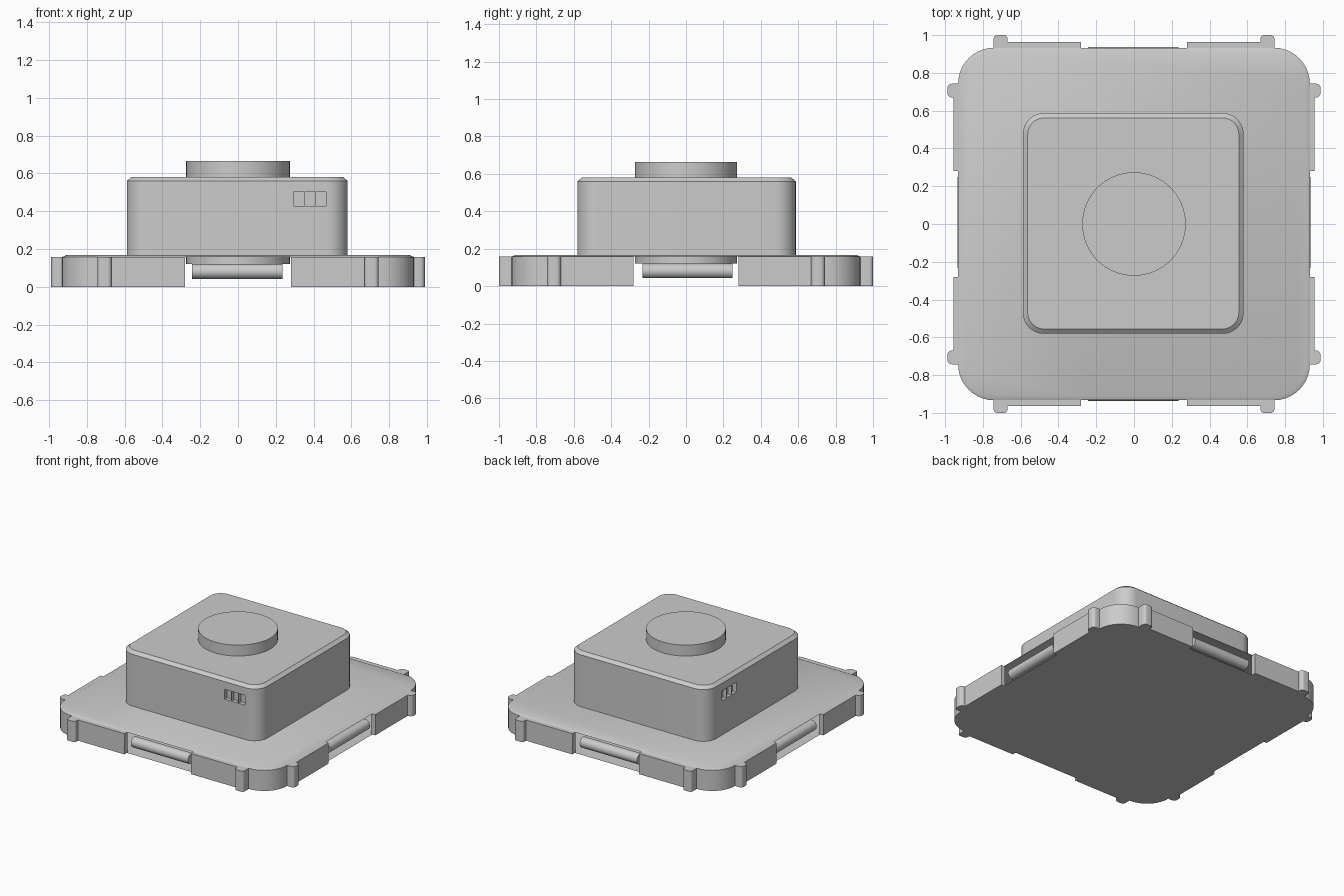
import bpy, bmesh, math
from mathutils import Matrix, Vector

if "Cube" in bpy.data.objects:
    bpy.data.objects.remove(bpy.data.objects["Cube"])


def finish(name, bm, normals=True):
    if normals:
        bmesh.ops.recalc_face_normals(bm, faces=bm.faces)
    me = bpy.data.meshes.new(name)
    bm.to_mesh(me)
    bm.free()
    ob = bpy.data.objects.new(name, me)
    bpy.context.collection.objects.link(ob)
    return ob


def smooth(ob):
    bpy.ops.object.select_all(action='DESELECT')
    bpy.context.view_layer.objects.active = ob
    ob.select_set(True)
    bpy.ops.object.shade_smooth_by_angle(angle=math.radians(25))


def outline(hx, hy, r, gap=0, seg=10):
    """Counter-clockwise rounded rectangle, with optional points at +-gap on every side."""
    pts = []
    for k, (sx, sy) in enumerate([(1, 1), (-1, 1), (-1, -1), (1, -1)]):
        for i in range(seg + 1):
            a = math.pi / 2 * (k + i / seg)
            pts.append(Vector((sx * (hx - r) + r * math.cos(a),
                               sy * (hy - r) + r * math.sin(a))))
        if gap:
            ends = [[(gap, hy), (-gap, hy)], [(-hx, gap), (-hx, -gap)],
                    [(-gap, -hy), (gap, -hy)], [(hx, -gap), (hx, gap)]][k]
            pts += [Vector(e) for e in ends]
    return pts


def loft(name, levels, gap=0, center=(0, 0)):
    """Stack of outlines with caps; the lowest wall is left open inside +-gap."""
    bm = bmesh.new()
    rings = [[bm.verts.new((p.x + center[0], p.y + center[1], z)) for p in pts]
             for pts, z in levels]
    n = len(rings[0])
    for li, (lo, hi) in enumerate(zip(rings, rings[1:])):
        for i in range(n):
            j = (i + 1) % n
            ends = [max(abs(p.co.x), abs(p.co.y)) for p in (lo[i], lo[j])]
            along = [min(abs(p.co.x), abs(p.co.y)) for p in (lo[i], lo[j])]
            if gap and li == 0 and max(along) < gap + 0.001 and min(ends) > 0.5:
                continue
            bm.faces.new((lo[i], lo[j], hi[j], hi[i]))
    bm.faces.new(rings[0][::-1])
    bm.faces.new(rings[-1])
    ob = finish(name, bm)
    smooth(ob)
    return ob


def box(name, x0, x1, y0, y1, z0, z1):
    bm = bmesh.new()
    bmesh.ops.create_cube(bm, size=1)
    for v in bm.verts:
        v.co = ((x0 + x1) / 2 + v.co.x * (x1 - x0), (y0 + y1) / 2 + v.co.y * (y1 - y0),
                (z0 + z1) / 2 + v.co.z * (z1 - z0))
    return finish(name, bm)


def cylinder(name, r, depth, loc, axis='Z'):
    bm = bmesh.new()
    rot = {'Z': Matrix(), 'X': Matrix.Rotation(math.pi / 2, 4, 'Y'),
           'Y': Matrix.Rotation(math.pi / 2, 4, 'X')}[axis]
    bmesh.ops.create_cone(bm, cap_ends=True, segments=64, radius1=r, radius2=r, depth=depth,
                          matrix=Matrix.Translation(loc) @ rot)
    ob = finish(name, bm)
    smooth(ob)
    return ob


HX, HY, GAP, RIM = 0.931, 0.933, 0.28, 0.157

# Hollow base tray, open in the middle of each side
loft("base_tray", [(outline(HX, HY, 0.19, GAP), 0),
                   (outline(HX, HY, 0.19, GAP), RIM),
                   (outline(HX - 0.022, HY - 0.022, 0.17, GAP), 0.167)], GAP)

# Edge strips, corner knobs and side rollers
for s, sn in ((-1, "a"), (1, "b")):
    for t, tn in ((-1, "a"), (1, "b")):
        a0, a1 = sorted((t * GAP, t * 0.69))
        b0, b1 = sorted((s * (HY - 0.01), s * 0.963))
        c0, c1 = sorted((s * (HX - 0.01), s * 0.956))
        box(f"edge_strip_y_{sn}{tn}", a0, a1, b0, b1, 0, RIM)
        box(f"edge_strip_x_{sn}{tn}", c0, c1, a0, a1, 0, RIM)
        ky, kx = outline(0.037, 0.045, 0.02, seg=6), outline(0.045, 0.037, 0.025, seg=6)
        loft(f"knob_y_{sn}{tn}", [(ky, 0), (ky, RIM)], center=(t * 0.706, s * 0.955))
        loft(f"knob_x_{sn}{tn}", [(kx, 0), (kx, RIM)], center=(s * 0.943, t * 0.706))
    cylinder(f"roller_y_{sn}", 0.039, 0.48, (-0.004, s * 0.898, 0.081), 'X')
    cylinder(f"roller_x_{sn}", 0.039, 0.48, (s * 0.896, 0.008, 0.081), 'Y')

# Upper housing with chamfered top
BX, BY, H = -0.004, 0.003, 0.584
housing = loft("housing", [(outline(H, H, 0.11), 0.16), (outline(H, H, 0.11), 0.56),
                           (outline(H - 0.025, H - 0.025, 0.088), 0.581)], center=(BX, BY))

# Small recessed windows on the front and left faces
cutters = []
for i in range(3):
    x0, y0 = 0.294 + i * 0.0585, 0.237 + i * 0.0585
    cutters.append(box("window_cutter", x0, x0 + 0.054, BY - H - 0.05, BY - H + 0.03, 0.427, 0.501))
    cutters.append(box("window_cutter", BX - H - 0.05, BX - H + 0.03, y0, y0 + 0.054, 0.427, 0.501))
bpy.context.view_layer.objects.active = housing
for c in cutters:
    c.hide_render = True
    m = housing.modifiers.new("window", 'BOOLEAN')
    m.operation, m.solver, m.object = 'DIFFERENCE', 'EXACT', c
    # keep the windows ahead of the smoothing step
    housing.modifiers.move(len(housing.modifiers) - 1, 0)
    bpy.ops.object.modifier_apply(modifier=m.name)
    bpy.data.objects.remove(c)
smooth(housing)

# Central round dial running through the body
cylinder("dial", 0.274, 0.543, (0, 0, 0.3925))
